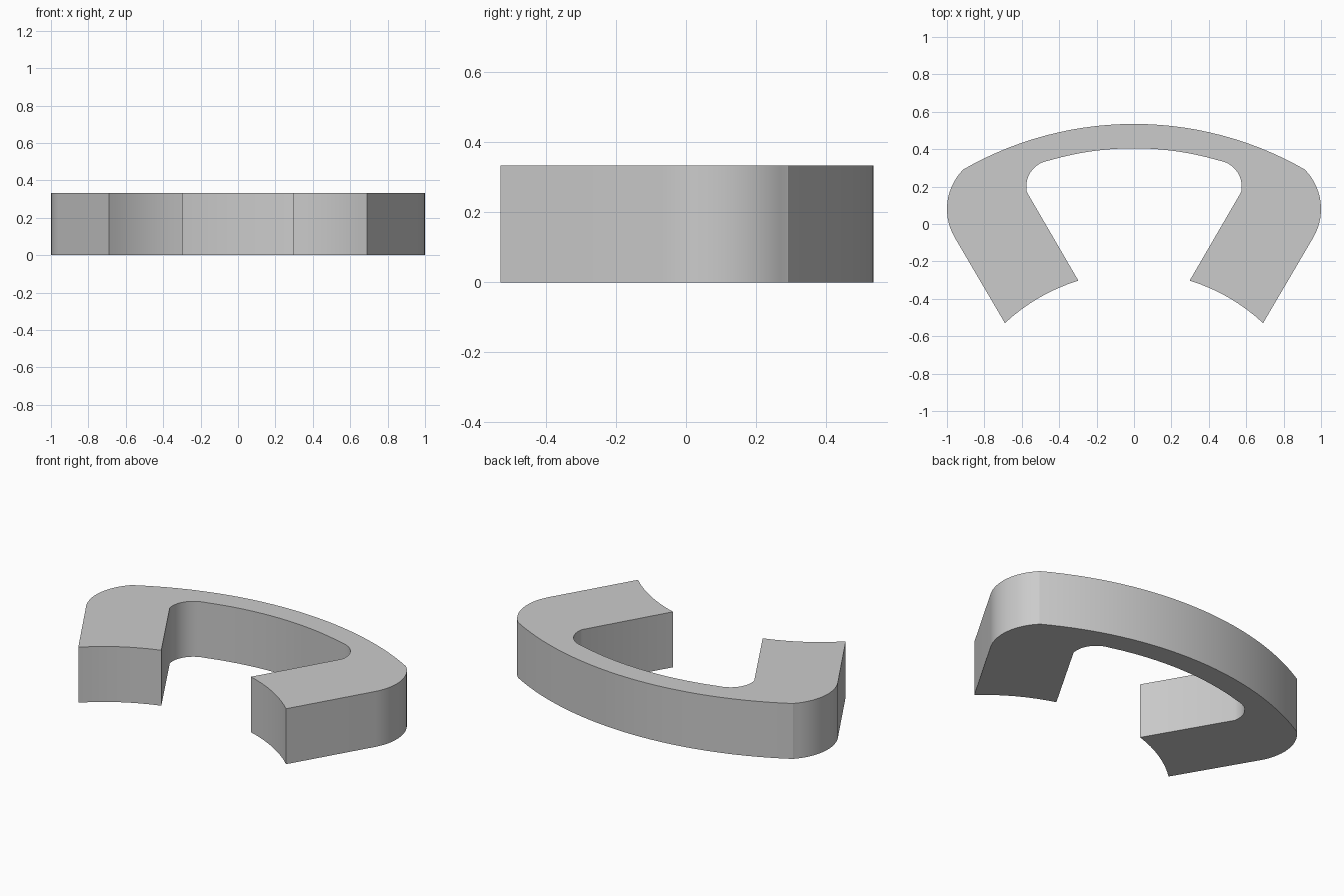
import bpy, bmesh
from math import sin, cos, asin, radians

HEIGHT = 0.333

cube = bpy.data.objects.get("Cube")
if cube:
    bpy.data.objects.remove(cube, do_unlink=True)


def arc(cx, cy, r, start, end, steps):
    """Points along a circular arc, angles in degrees."""
    angles = [radians(start + (end - start) * i / steps) for i in range(steps + 1)]
    return [(cx + r * cos(a), cy + r * sin(a)) for a in angles]


# Half outline: outer back, shoulder, concave foot, inner corner, inner back
half = arc(0, -1.299, 1.834, 90, 60.1, 14)
half += arc(0.7, 0.08, 0.3, 44, -30, 14)
half += arc(0, -1.27, 1.012, 47, 72.9, 8)
half += arc(0.436, 0.2, 0.14, -12, 76, 14)
half += arc(0, -1.195, 1.6, 74, 90, 8)

# Mirror the half without repeating the two centre points
outline = half + [(-x, y) for x, y in reversed(half[1:-1])]

# Extrude the closed outline to a solid
bm = bmesh.new()
face = bm.faces.new([bm.verts.new((x, y, 0)) for x, y in outline])
solid = bmesh.ops.extrude_face_region(bm, geom=[face], use_keep_orig=True)
top = [v for v in solid["geom"] if isinstance(v, bmesh.types.BMVert)]
bmesh.ops.translate(bm, verts=top, vec=(0, 0, HEIGHT))
bmesh.ops.recalc_face_normals(bm, faces=bm.faces)
mesh = bpy.data.meshes.new("curved_bracket")
bm.to_mesh(mesh)
bm.free()

bracket = bpy.data.objects.new("curved_bracket", mesh)
bpy.context.collection.objects.link(bracket)

# Plain grey material
grey = bpy.data.materials.new("light_grey")
grey.use_nodes = True
color = (0.6, 0.6, 0.6, 1)
grey.diffuse_color = color
grey.node_tree.nodes["Principled BSDF"].inputs["Base Color"].default_value = color
mesh.materials.append(grey)

# Smooth curves, sharp corners
bpy.ops.object.select_all(action="DESELECT")
bracket.select_set(True)
bpy.context.view_layer.objects.active = bracket
bpy.ops.object.shade_smooth_by_angle(angle=radians(25))
